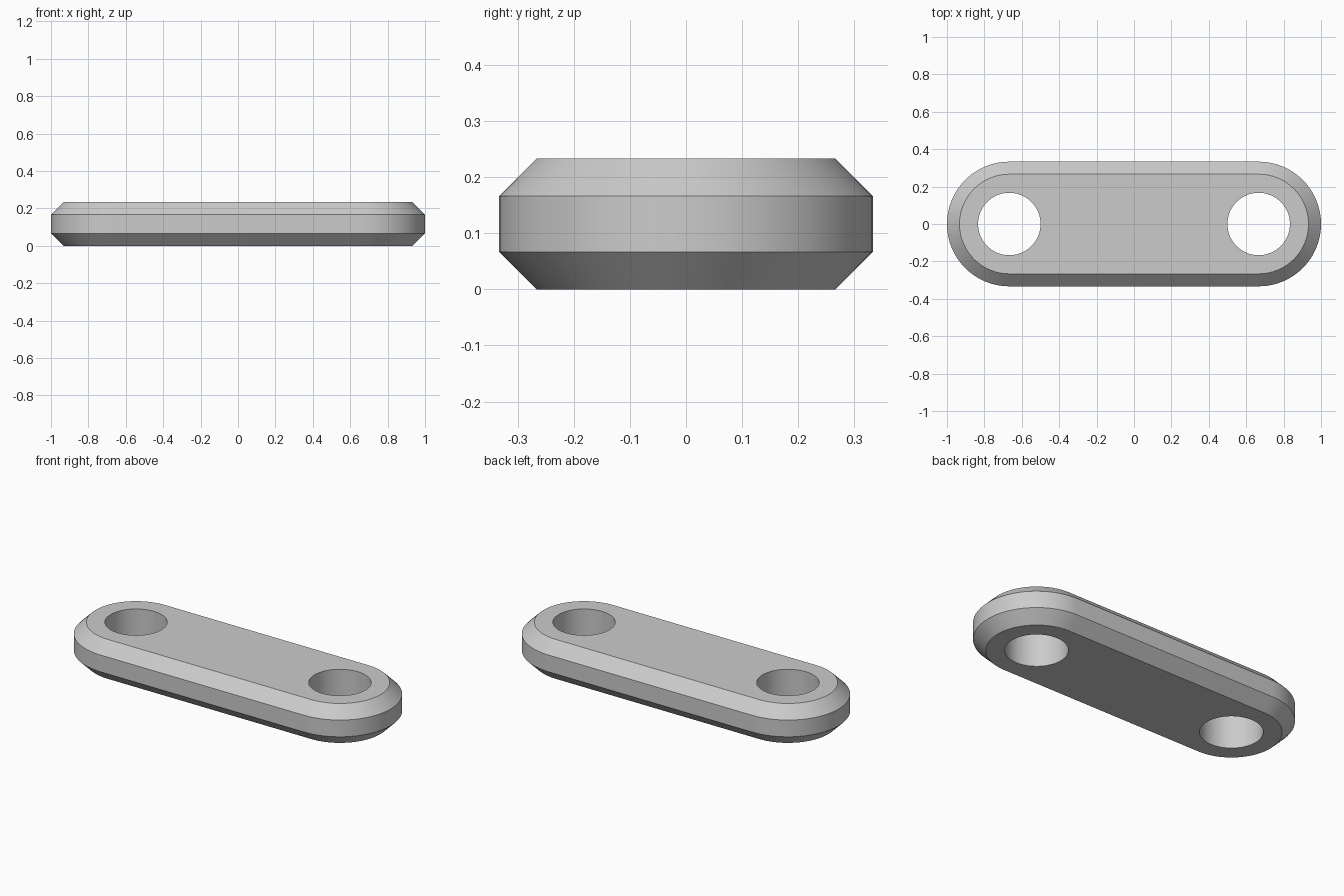
import bpy, bmesh, math

if "Cube" in bpy.data.objects:
    bpy.data.objects.remove(bpy.data.objects["Cube"], do_unlink=True)

HALF_SPAN = 2 / 3      # centre to pivot hole
RADIUS = 1 / 3         # rounded end
HOLE = 0.167
HEIGHT = 0.233
CHAMFER = 0.067
STEPS = 32             # segments per rounded end

grey = bpy.data.materials.new("light grey")
grey.use_nodes = True
grey.diffuse_color = (0.6, 0.6, 0.6, 1)
grey.node_tree.nodes["Principled BSDF"].inputs["Base Color"].default_value = (0.6, 0.6, 0.6, 1)


def outline(radius):
    """Two half circles joined by straight sides."""
    points = []
    for side in (1, -1):
        for i in range(STEPS + 1):
            a = math.pi * (i / STEPS - 0.5)
            points.append((side * (HALF_SPAN + radius * math.cos(a)), side * radius * math.sin(a)))
    return points


# Link body: stacked outlines, chamfered at top and bottom
bm = bmesh.new()
levels = [(RADIUS - CHAMFER, 0), (RADIUS, CHAMFER),
          (RADIUS, HEIGHT - CHAMFER), (RADIUS - CHAMFER, HEIGHT)]
rings = [[bm.verts.new((x, y, z)) for x, y in outline(r)] for r, z in levels]
for low, high in zip(rings, rings[1:]):
    n = len(low)
    for i in range(n):
        j = (i + 1) % n
        bm.faces.new((low[i], low[j], high[j], high[i]))
bm.faces.new(rings[0][::-1])
bm.faces.new(rings[-1])
bmesh.ops.recalc_face_normals(bm, faces=bm.faces[:])
mesh = bpy.data.meshes.new("link_plate")
bm.to_mesh(mesh)
bm.free()
mesh.materials.append(grey)
link = bpy.data.objects.new("link_plate", mesh)
bpy.context.collection.objects.link(link)

# Pivot holes through both ends
for side in (-1, 1):
    bpy.ops.mesh.primitive_cylinder_add(vertices=64, radius=HOLE, depth=1,
                                        location=(side * HALF_SPAN, 0, HEIGHT / 2))
    cutter = bpy.context.object
    cutter.name = "hole_cutter"
    cutter.hide_render = True
    cutter.data.materials.append(grey)
    cut = link.modifiers.new("hole", "BOOLEAN")
    cut.operation = "DIFFERENCE"
    cut.solver = "EXACT"
    cut.object = cutter
    bpy.ops.object.select_all(action="DESELECT")
    link.select_set(True)
    bpy.context.view_layer.objects.active = link
    bpy.ops.object.modifier_apply(modifier=cut.name)
    bpy.data.objects.remove(cutter, do_unlink=True)

bpy.ops.object.shade_smooth_by_angle(angle=math.radians(30))
